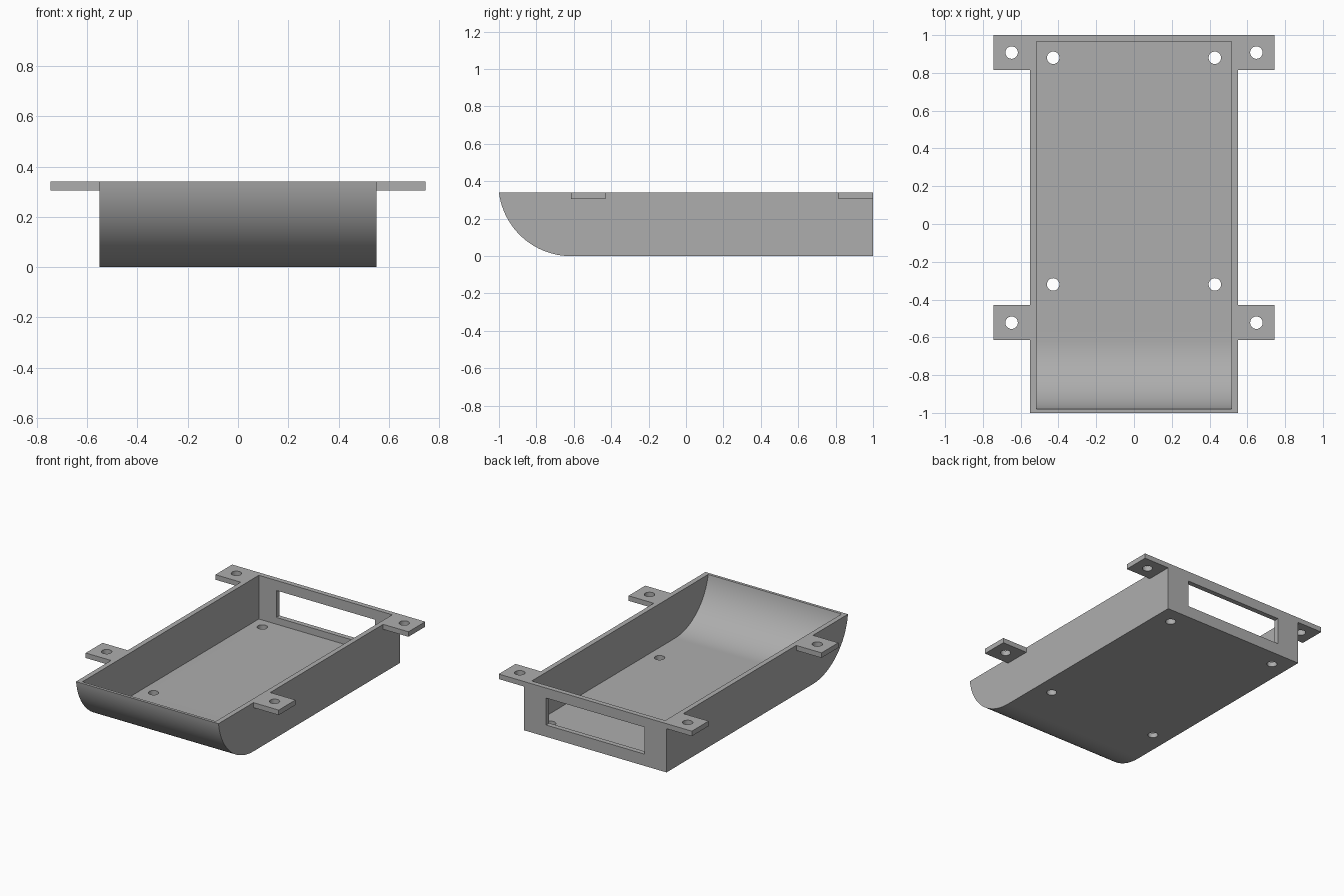
import bpy, bmesh, math

if "Cube" in bpy.data.objects:
    bpy.data.objects.remove(bpy.data.objects["Cube"])

H = 0.34          # total height
WALL = 0.035      # wall, floor and tab thickness

grey = bpy.data.materials.new("plain grey")
grey.diffuse_color = (0.42, 0.42, 0.42, 1)
grey.use_nodes = True
grey.node_tree.nodes["Principled BSDF"].inputs["Base Color"].default_value = grey.diffuse_color


def make_object(name, bm):
    bmesh.ops.recalc_face_normals(bm, faces=bm.faces)
    me = bpy.data.meshes.new(name)
    bm.to_mesh(me)
    bm.free()
    me.materials.append(grey)
    ob = bpy.data.objects.new(name, me)
    bpy.context.collection.objects.link(ob)
    return ob


def prism(name, profile, half_width):
    """Extrude a (y, z) side profile symmetrically along x."""
    bm = bmesh.new()
    face = bm.faces.new([bm.verts.new((-half_width, y, z)) for y, z in profile])
    ext = bmesh.ops.extrude_face_region(bm, geom=[face])
    verts = [v for v in ext["geom"] if isinstance(v, bmesh.types.BMVert)]
    bmesh.ops.translate(bm, verts=verts, vec=(2 * half_width, 0, 0))
    return make_object(name, bm)


def box(name, x0, x1, y0, y1, z0, z1):
    ob = prism(name, [(y0, z0), (y1, z0), (y1, z1), (y0, z1)], (x1 - x0) / 2)
    for v in ob.data.vertices:
        v.co.x += (x0 + x1) / 2
    return ob


def hole(x, y, z):
    bm = bmesh.new()
    bmesh.ops.create_cone(bm, cap_ends=True, segments=32, radius1=0.033,
                          radius2=0.033, depth=0.12)
    bmesh.ops.translate(bm, verts=bm.verts, vec=(x, y, z))
    return make_object("hole_cutter", bm)


def combine(target, other, operation):
    """Apply a boolean and remove the helper."""
    mod = target.modifiers.new("join", 'BOOLEAN')
    mod.operation = operation
    mod.solver = 'EXACT'
    mod.object = other
    bpy.context.view_layer.objects.active = target
    bpy.ops.object.modifier_apply(modifier=mod.name)
    bpy.data.objects.remove(other)


def nose(y_tip, y_flat, z_floor, steps=32):
    """Arc tangent to the floor at y_flat, reaching y_tip at height H."""
    run, rise = y_flat - y_tip, H - z_floor
    r = (run ** 2 + rise ** 2) / (2 * rise)
    end = math.asin(run / r)
    return [(y_flat - r * math.sin(end * (1 - i / steps)),
             z_floor + r * (1 - math.cos(end * (1 - i / steps))))
            for i in range(steps + 1)]


# Outer shell with rounded front
tray = prism("tray", nose(-1, -0.615, 0) + [(1, 0), (1, H)], 0.55)

# Inner cavity, extended above the rim so it cuts cleanly
cavity = nose(-0.98, -0.615, WALL) + [(0.965, WALL), (0.965, H + 0.1), (-0.98, H + 0.1)]
combine(tray, prism("cavity_cutter", cavity, 0.515), 'DIFFERENCE')

# Window in the back wall
combine(tray, box("window_cutter", -0.38, 0.38, 0.9, 1.1, 0.082, 0.27), 'DIFFERENCE')

# Mounting tabs and holes on both sides
for s in (-1, 1):
    for y0, y1 in ((0.815, 1.0), (-0.615, -0.43)):
        xs = sorted((s * 0.53, s * 0.745))
        combine(tray, box("tab", xs[0], xs[1], y0, y1, H - WALL, H), 'UNION')
        combine(tray, hole(s * 0.648, (y0 + y1) / 2, H - WALL / 2), 'DIFFERENCE')
    for y in (0.88, -0.32):
        combine(tray, hole(s * 0.428, y, WALL / 2), 'DIFFERENCE')

# Smooth the curved nose and holes, keep corners sharp
tray.select_set(True)
bpy.context.view_layer.objects.active = tray
bpy.ops.object.shade_smooth_by_angle(angle=math.radians(30))
